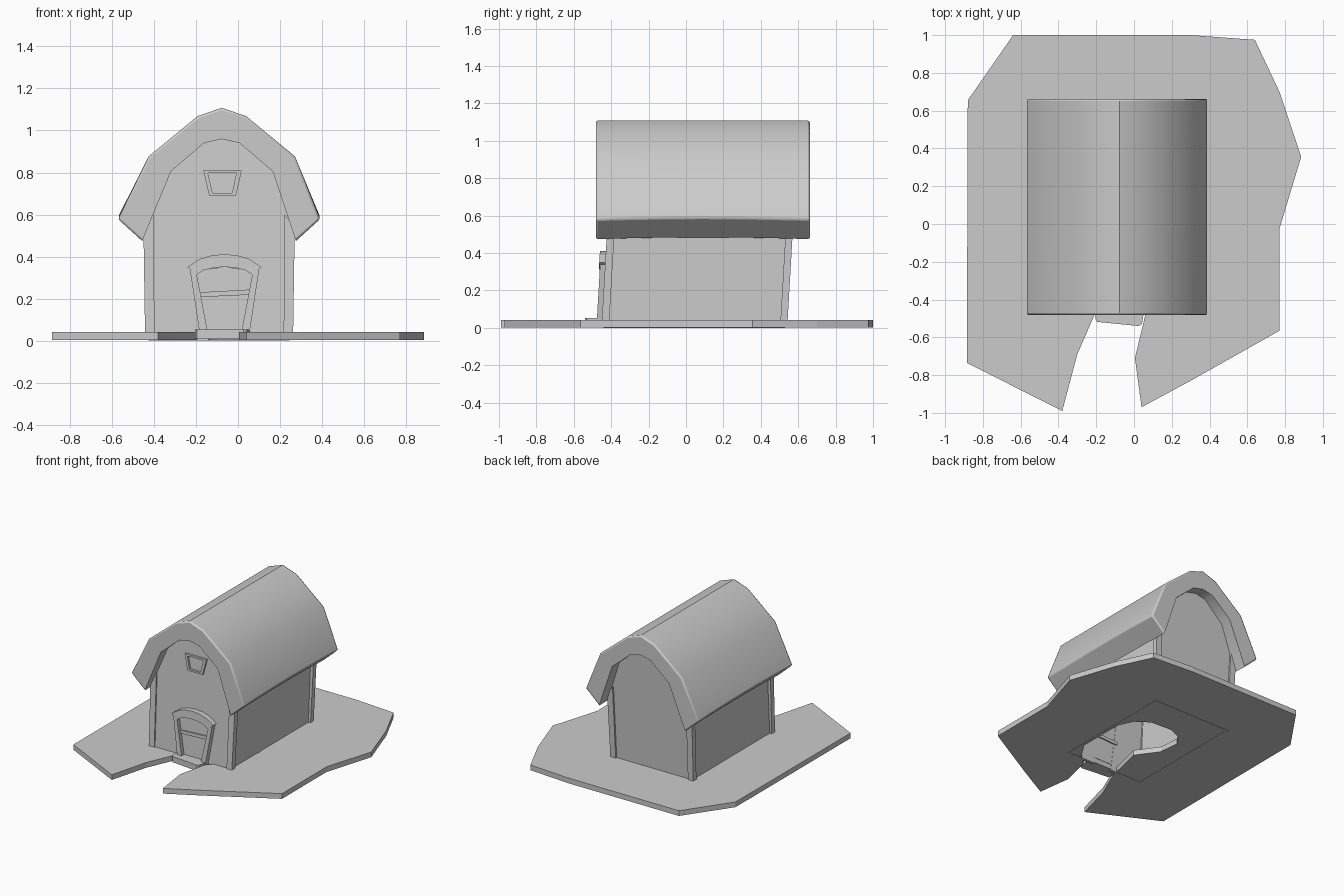
import bpy, bmesh

if "Cube" in bpy.data.objects:
    bpy.data.objects.remove(bpy.data.objects["Cube"])

CX = -0.09      # centre line of the house
LEAN = 0.058    # house leans slightly backwards


def finish(name, bm):
    bmesh.ops.recalc_face_normals(bm, faces=bm.faces)
    me = bpy.data.meshes.new(name)
    bm.to_mesh(me)
    bm.free()
    ob = bpy.data.objects.new(name, me)
    bpy.context.collection.objects.link(ob)
    return ob


def loft(name, rings, closed=False):
    """Skin equal-length rings; cap the ends unless closed into a loop."""
    bm = bmesh.new()
    vs = [[bm.verts.new(p) for p in r] for r in rings]
    n, m = len(rings[0]), len(rings)
    for k in range(m if closed else m - 1):
        a, b = vs[k], vs[(k + 1) % m]
        for i in range(n):
            j = (i + 1) % n
            bm.faces.new((a[i], a[j], b[j], b[i]))
    if not closed:
        bm.faces.new(vs[0])
        bm.faces.new(vs[-1])
    return finish(name, bm)


def prism(name, prof, y0, y1):
    """Extrude an xz profile along y, with the lean of the house."""
    return loft(name, [[(x, y + LEAN * z, z) for x, z in prof] for y in (y0, y1)])


def band(name, outer, inner, y0, y1, closed=False):
    """Strip between two xz lines, extruded along y."""
    rings = []
    for (xo, zo), (xi, zi) in zip(outer, inner):
        rings.append([(xo, y0 + LEAN * zo, zo), (xo, y1 + LEAN * zo, zo),
                      (xi, y1 + LEAN * zi, zi), (xi, y0 + LEAN * zi, zi)])
    return loft(name, rings, closed)


def sym(half, c=CX):
    """Complete a left half profile (offsets from the centre) on the right."""
    left = [(c - d, z) for d, z in half]
    right = [(c + d, z) for d, z in reversed(half) if d > 0]
    return left + right


# Ground slab with the path notch that opens into a round hole under the house
outline = [(-0.64, 1.0), (0.3, 1.0), (0.64, 0.975), (0.77, 0.7), (0.885, 0.355),
           (0.77, -0.025), (0.77, -0.565), (0.3, -0.83), (0.04, -0.97),
           (0.005, -0.71), (0.06, -0.48), (0.15, -0.39), (0.22, -0.28), (0.25, -0.1),
           (0.23, 0.07), (0.17, 0.2), (0.07, 0.27), (-0.1, 0.28), (-0.2, 0.24),
           (-0.26, 0.16), (-0.245, 0.0), (-0.13, -0.16), (-0.2, -0.46),
           (-0.3, -0.69), (-0.38, -0.99), (-0.885, -0.735), (-0.88, 0.655)]
loft("ground", [[(x, y, z) for x, y in outline] for z in (0.002, 0.042)])

# Roof shell: thick gambrel arch whose eaves bow slightly along the length
RC = -0.077
r_out = sym([(0.481, 0.58), (0.348, 0.879), (0.116, 1.07), (0, 1.11)], RC)
r_in = sym([(0.366, 0.476), (0.242, 0.807), (0.085, 0.942), (0, 0.961)], RC)
for line in (r_out, r_in):                      # eaves sit a little to the left
    for i in (0, -1):
        line[i] = (line[i][0] - 0.013, line[i][1])
ring = r_out + r_in[::-1]
stations = []
for k in range(7):
    t = k / 3 - 1
    rise = 0.01 * (1 - t * t)
    stations.append([(x, 0.09 + 0.572 * t, z + (rise if z < 0.6 else 0) - 0.002)
                     for x, z in ring])
roof = loft("roof", stations)
# soften the outer rims and the eave edges, keep the inner arch crisp
weight = roof.data.attributes.new("bevel_weight_edge", "FLOAT", "EDGE")
n_ring, n_out = len(ring), len(r_out)
for e in roof.data.edges:
    (k0, i0), (k1, i1) = (divmod(v, n_ring) for v in e.vertices)
    rim = k0 == k1 and k0 in (0, 6) and min(i0, i1) < n_out
    eave = k0 != k1 and i0 in (0, n_out - 1)
    weight.data[e.index].value = 1.0 if rim or eave else 0.0
bev = roof.modifiers.new("soft_edges", "BEVEL")
bev.width, bev.segments, bev.limit_method = 0.011, 2, "WEIGHT"
bpy.context.view_layer.objects.active = roof
roof.select_set(True)
bpy.ops.object.shade_smooth_by_angle(angle=0.55)

# Gable walls, the front one with an opening for the door
gable = sym([(0.335, 0.0), (0.335, 0.58), (0.25, 0.82), (0.08, 0.955), (0, 0.975)])
doorway = sym([(0.075, 0.0), (0.105, 0.37)], -0.064)
prism("back_wall", gable, 0.505, 0.528)
prism("front_wall", gable + doorway[::-1], -0.442, -0.418)

# Side walls and corner posts
for s, side in ((-1, "left"), (1, "right")):
    wall = [(CX + s * d, z) for d, z in
            ((0.335, 0.0), (0.335, 0.56), (0.314, 0.56), (0.314, 0.0))]
    prism(side + "_wall", wall, -0.43, 0.52)
    post = [(CX + s * d, z) for d, z in
            ((0.352, 0.01), (0.36, 0.54), (0.312, 0.6), (0.307, 0.01))]
    prism(side + "_front_post", post, -0.452, -0.412)
    prism(side + "_back_post", post, 0.503, 0.541)

# Door: tapered jambs, arched header, leaf and crossbar
DC = -0.064
for s, side in ((-1, "left"), (1, "right")):
    jamb = [(DC + s * d, z) for d, z in
            ((0.12, 0.045), (0.165, 0.34), (0.133, 0.32), (0.081, 0.045))]
    prism(side + "_door_jamb", jamb, -0.479, -0.43)
band("door_header",
     sym([(0.176, 0.35), (0.12, 0.388), (0.06, 0.406), (0, 0.411)], DC),
     sym([(0.135, 0.312), (0.1, 0.335), (0.05, 0.347), (0, 0.351)], DC),
     -0.484, -0.43)
prism("door_leaf", sym([(0.083, 0.045), (0.135, 0.31), (0.1, 0.337), (0, 0.352)], DC),
      -0.448, -0.42)
prism("door_crossbar", [(-0.18, 0.207), (0.05, 0.218), (0.053, 0.243), (-0.182, 0.23)],
      -0.46, -0.41)

# Gable window frame
w_out = [(-0.165, 0.81), (0.018, 0.81), (-0.01, 0.69), (-0.137, 0.69)]
w_in = [(-0.143, 0.797), (-0.008, 0.797), (-0.028, 0.702), (-0.121, 0.702)]
band("window_frame", w_out, w_in, -0.458, -0.435, closed=True)

# Door step
step = [(-0.205, -0.42), (-0.205, -0.5), (-0.195, -0.518), (0.025, -0.54), (0.042, -0.53),
        (0.06, -0.42)]
loft("door_step", [[(x, y, z) for x, y in step] for z in (0.008, 0.053)])
